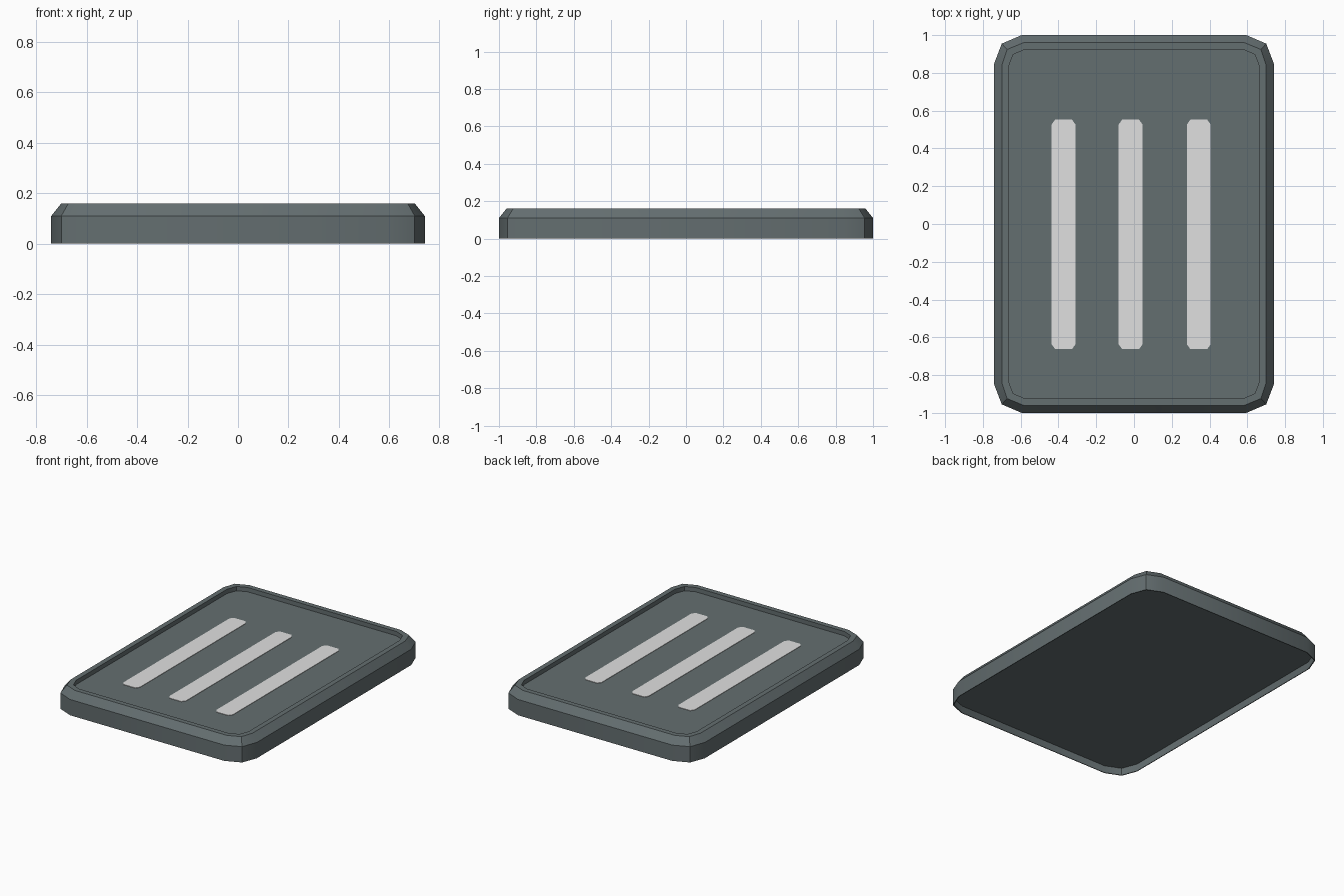
import bpy, bmesh, math

if "Cube" in bpy.data.objects:
    bpy.data.objects.remove(bpy.data.objects["Cube"])


def material(name, rgb):
    m = bpy.data.materials.new(name)
    m.diffuse_color = (*rgb, 1)
    m.use_nodes = True
    m.node_tree.nodes["Principled BSDF"].inputs["Base Color"].default_value = m.diffuse_color
    return m


slate = material("slate grey", (0.127, 0.156, 0.162))
pale = material("pale grey", (0.745, 0.745, 0.745))


def outline(w, h, corner):
    """Counter-clockwise outline, corner = offsets from the corner of the box."""
    quarter = [(w - a, h - b) for a, b in corner]
    pts = list(quarter)
    pts += [(-x, y) for x, y in reversed(quarter)]
    pts += [(-x, -y) for x, y in quarter]
    pts += [(x, -y) for x, y in reversed(quarter)]
    return pts


def loft(name, loops, mat, cap_start=True):
    """Skin a stack of (outline, z) loops and cap the ends."""
    bm = bmesh.new()
    rings = [[bm.verts.new((x, y, z)) for x, y in pts] for pts, z in loops]
    for r0, r1 in zip(rings, rings[1:]):
        n = len(r0)
        for i in range(n):
            j = (i + 1) % n
            bm.faces.new((r0[i], r0[j], r1[j], r1[i]))
    bm.faces.new(rings[-1])
    if cap_start:
        bm.faces.new(rings[0])
    bmesh.ops.recalc_face_normals(bm, faces=bm.faces)
    me = bpy.data.meshes.new(name)
    bm.to_mesh(me)
    bm.free()
    me.materials.append(mat)
    ob = bpy.data.objects.new(name, me)
    bpy.context.collection.objects.link(ob)
    return ob


# Tray: hollow underside, outer wall, bevel, flat rim and sunken panel
big = [(0, 0.15), (0.04, 0.045), (0.145, 0)]
mid = [(0, 0.12), (0.028, 0.036), (0.115, 0)]
small = [(0, 0.095), (0.025, 0.028), (0.09, 0)]
tray = loft("tray", [
    (outline(0.735, 0.995, big), 0.05),
    (outline(0.735, 0.995, big), 0.0),
    (outline(0.74, 1.0, big), 0.0),
    (outline(0.74, 1.0, big), 0.11),
    (outline(0.70, 0.96, mid), 0.16),
    (outline(0.665, 0.925, small), 0.16),
    (outline(0.665, 0.925, small), 0.13),
], slate)
bpy.context.view_layer.objects.active = tray
tray.select_set(True)
bpy.ops.object.shade_smooth_by_angle(angle=math.radians(30))

# Three pale stripes on the sunken panel
chamfer = [(0, 0.025), (0.018, 0)]
for i, x in enumerate((-0.373, -0.018, 0.343)):
    shape = [(px + x, py - 0.055) for px, py in outline(0.063, 0.607, chamfer)]
    loft(f"stripe_{i + 1}", [(shape, 0.129), (shape, 0.133)], pale)
